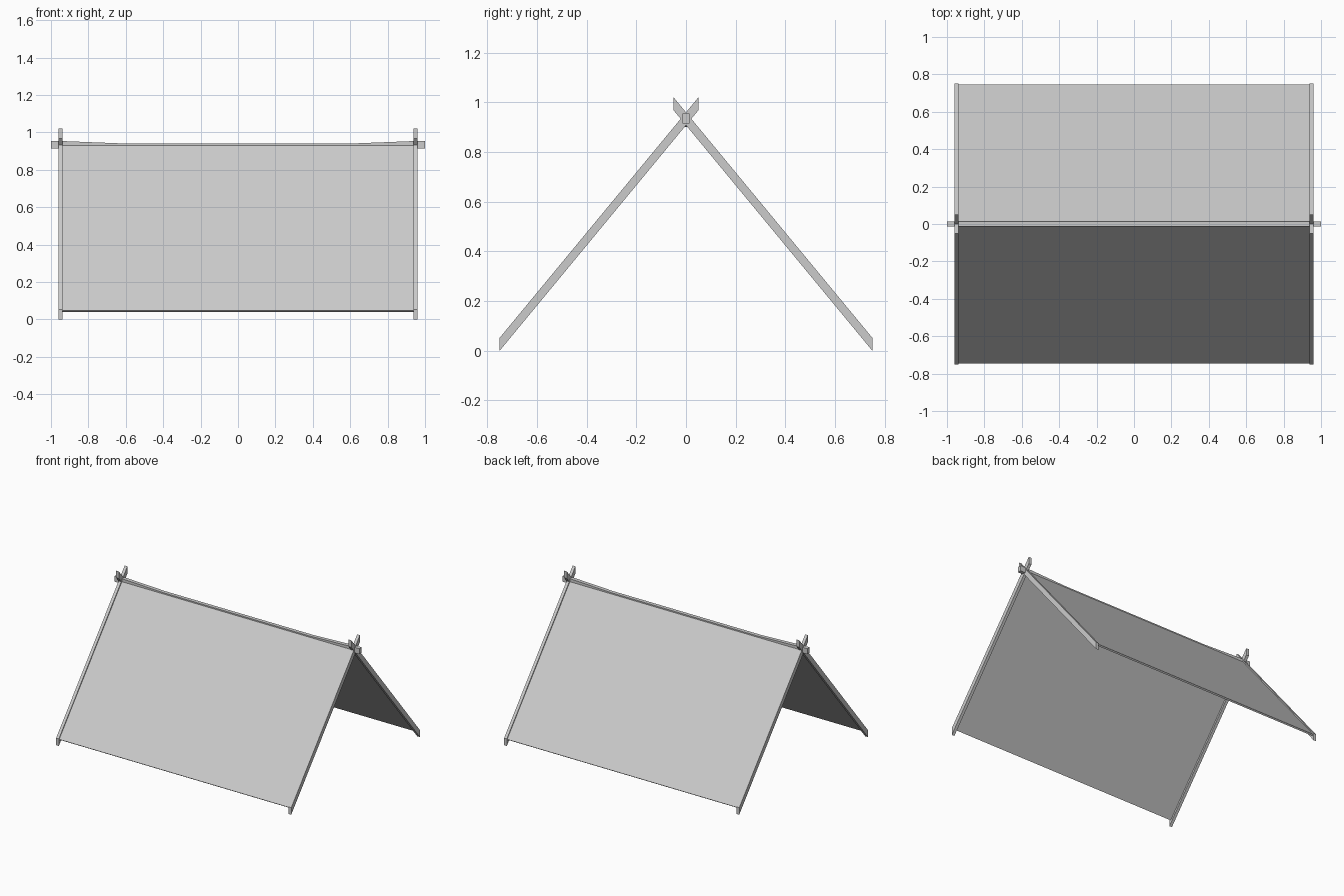
import bpy
from mathutils import Vector

cube = bpy.data.objects.get("Cube")
if cube:
    bpy.data.objects.remove(cube)


def material(name, rgb):
    mat = bpy.data.materials.new(name)
    mat.use_nodes = True
    colour = (*rgb, 1)
    mat.diffuse_color = colour
    mat.node_tree.nodes["Principled BSDF"].inputs["Base Color"].default_value = colour
    return mat


GREY = material("pale grey", (0.6, 0.6, 0.6))


def loft(name, rings):
    """Solid skinned through four-cornered rings ordered along +x."""
    verts = [p for ring in rings for p in ring]
    last = len(verts) - 4
    faces = [(3, 2, 1, 0), tuple(range(last, last + 4))]
    for a in range(0, last, 4):
        for i in range(4):
            j = (i + 1) % 4
            faces.append((a + i, a + j, a + j + 4, a + i + 4))
    mesh = bpy.data.meshes.new(name)
    mesh.from_pydata(verts, [], faces)
    mesh.materials.append(GREY)
    mesh.update()
    obj = bpy.data.objects.new(name, mesh)
    bpy.context.collection.objects.link(obj)
    return obj


def prism(name, profile, x0, x1):
    return loft(name, [[(x, y, z) for y, z in profile] for x in (x0, x1)])


FOOT, TIP = 0.75, 0.05          # pole reach at the ground and past the ridge
POLE_H, TOP = 0.052, 0.968      # upright pole thickness, tip underside height
IN, OUT = 0.938, 0.96           # pole inner and outer faces

# Cloth cross-section, cut square to the slope
slope = Vector((FOOT + TIP, TOP)).normalized()
inward = Vector((slope.y, -slope.x)) * 0.012
low, high = Vector((-0.746, 0.047)), Vector((-0.013, 0.932))
cloth = [low, low + inward, high + inward, high]
pole = [(-FOOT, 0), (TIP, TOP), (TIP, TOP + POLE_H), (-FOOT, POLE_H)]

# Crossed end poles and the two cloth slopes
for side, s in (("front", 1), ("back", -1)):
    def facing(profile):
        pts = [(y * s, z) for y, z in profile]
        return pts if s > 0 else pts[::-1]
    prism(side + "_left_pole", facing(pole), IN, OUT)
    prism(side + "_right_pole", facing(pole), -OUT, -IN)
    prism(side + "_cloth", facing(cloth), -IN, IN)

# Ridge pole, sagging slightly between the crossed poles
W, H = 0.014, 0.04
stations = [(-1, 0.955), (-0.93, 0.953), (-0.6, 0.94),
            (0.6, 0.94), (0.93, 0.953), (1, 0.955)]
loft("ridge_pole", [[(x, -W, z - H), (x, W, z - H), (x, W, z), (x, -W, z)]
                    for x, z in stations])
